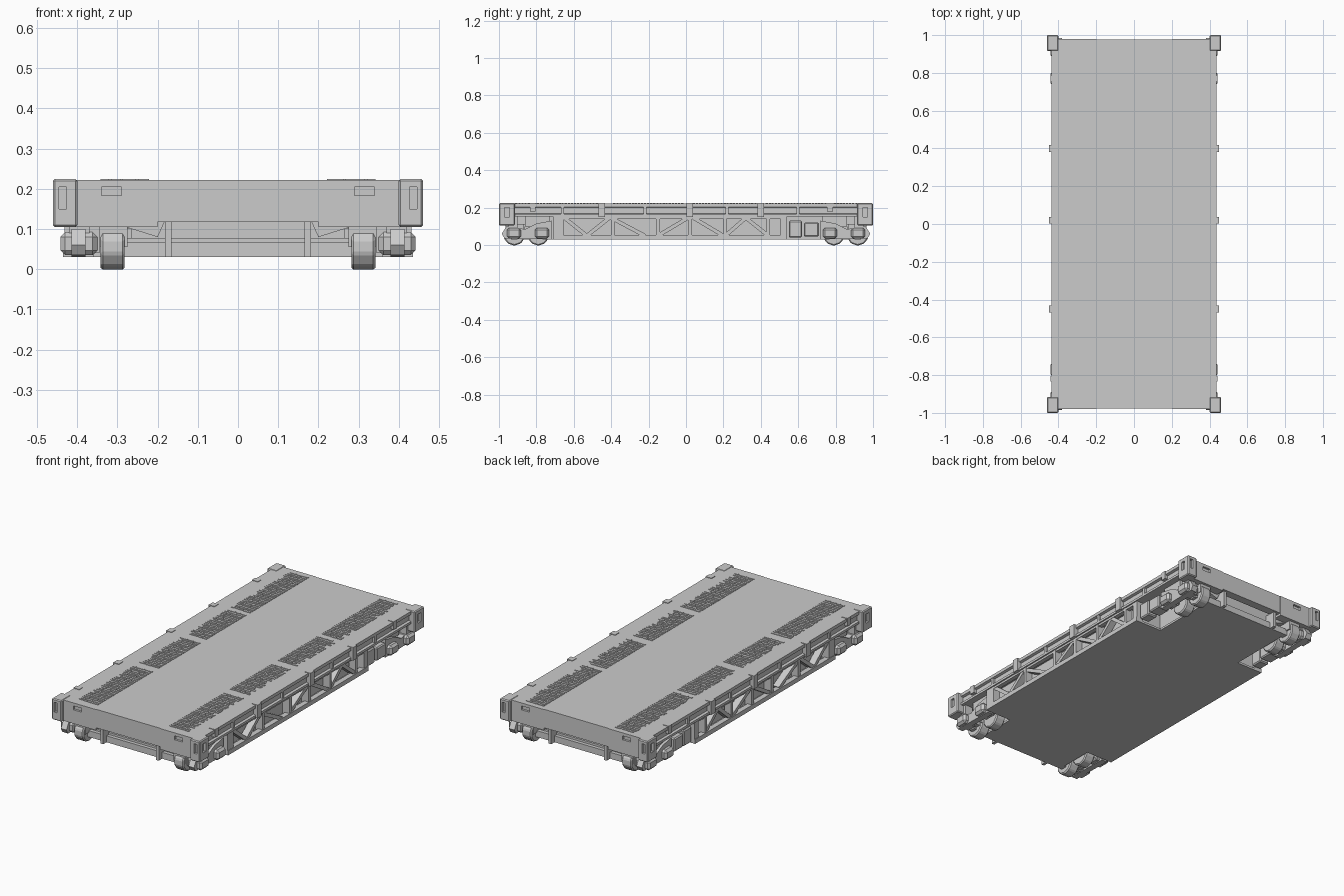
import bpy, bmesh, math, random
from mathutils import Vector, Matrix

if "Cube" in bpy.data.objects:
    bpy.data.objects.remove(bpy.data.objects["Cube"])

random.seed(4)
TOP = 0.222


def finish(name, bm):
    bmesh.ops.recalc_face_normals(bm, faces=bm.faces)
    me = bpy.data.meshes.new(name)
    bm.to_mesh(me)
    bm.free()
    ob = bpy.data.objects.new(name, me)
    bpy.context.collection.objects.link(ob)
    return ob


def add_box(bm, x, y, z):
    m = Matrix.Translation(((x[0] + x[1]) / 2, (y[0] + y[1]) / 2, (z[0] + z[1]) / 2))
    s = Matrix.Diagonal((abs(x[1] - x[0]), abs(y[1] - y[0]), abs(z[1] - z[0]), 1))
    bmesh.ops.create_cube(bm, size=1, matrix=m @ s)


def boxes(name, items):
    bm = bmesh.new()
    for b in items:
        add_box(bm, *b)
    return finish(name, bm)


def add_prism(bm, pts, axis, a, b):
    """Extrude a 2D outline along x (pts = y,z), y (pts = x,z) or z (pts = x,y)."""
    def place(p, t):
        return {'x': (t, p[0], p[1]), 'y': (p[0], t, p[1]), 'z': (p[0], p[1], t)}[axis]
    lo = [bm.verts.new(place(p, a)) for p in pts]
    hi = [bm.verts.new(place(p, b)) for p in pts]
    bm.faces.new(lo)
    bm.faces.new(hi)
    n = len(pts)
    for i in range(n):
        bm.faces.new((lo[i], lo[(i + 1) % n], hi[(i + 1) % n], hi[i]))


def mirror(ob, x=True, y=False):
    m = ob.modifiers.new("mirror", 'MIRROR')
    m.use_axis = (x, y, False)
    m.mirror_object = None
    return ob


def bevel(ob, w):
    m = ob.modifiers.new("bevel", 'BEVEL')
    m.width, m.segments = w, 1
    return ob


def cut(ob, cutter):
    m = ob.modifiers.new("cut", 'BOOLEAN')
    m.operation, m.object, m.solver = 'DIFFERENCE', cutter, 'EXACT'
    cutter.hide_render = True
    cutter.hide_set(True)


# Deck: flat top with channel-shaped long edges
bm = bmesh.new()
half = [(0.438, TOP), (0.438, 0.204), (0.424, 0.2), (0.424, 0.168), (0.438, 0.165), (0.438, 0.152)]
add_prism(bm, half + [(-x, z) for x, z in reversed(half)], 'y', -0.965, 0.965)
finish("deck", bm)

# End beams: shallow centre panel with deeper outer panels and small slots
beam = boxes("end_beam_outer", [((0.2, 0.405), (-0.98, -0.93), (0.105, TOP))])
cut(beam, boxes("beam_slot_cutter", [((0.29, 0.34), (-1.0, -0.968), (0.183, 0.205))]))
mirror(beam, True, True)
mirror(boxes("end_beam_centre", [((-0.2, 0.2), (-0.977, -0.93), (0.118, TOP))]), False, True)

# Corner castings with slots on the front, side and top
corner = boxes("corner_casting", [((0.4, 0.461), (-1.0, -0.915), (0.105, TOP + 0.002))])
bevel(corner, 0.005)
cut(corner, boxes("corner_slot_cutter", [
    ((0.427, 0.446), (-1.02, -0.985), (0.15, 0.205)),
    ((0.448, 0.48), (-0.97, -0.945), (0.15, 0.2))]))
mirror(corner, True, True)

# Underbody: belly plate with notched corners and an inner core
bm = bmesh.new()
side = [(0.27, -0.93), (0.27, -0.71), (0.43, -0.71), (0.43, 0.54), (0.27, 0.54), (0.27, 0.93)]
add_prism(bm, side + [(-x, y) for x, y in reversed(side)], 'z', 0.03, 0.042)
finish("belly_plate", bm)
boxes("inner_core", [((-0.385, 0.385), (-0.7, 0.53), (0.04, 0.16)),
                     ((-0.265, 0.265), (-0.9, 0.9), (0.04, 0.16))])

# End frames below the beams: cross rail, ledge and posts
frame = boxes("end_frame", [((-0.36, 0.36), (-0.935, -0.9), (0.03, 0.066)),
                            ((-0.3, 0.3), (-0.915, -0.89), (0.06, 0.078)),
                            ((-0.182, -0.165), (-0.965, -0.89), (0.03, 0.12)),
                            ((0.165, 0.182), (-0.965, -0.89), (0.03, 0.12))])
mirror(frame, False, True)
bm = bmesh.new()
add_prism(bm, [(0.182, 0.12), (0.3, 0.12), (0.28, 0.105), (0.2, 0.08)], 'y', -0.93, -0.9)
mirror(finish("end_gusset", bm), True, True)

# Side truss: bottom rail, uprights and diagonal braces
mirror(boxes("truss_rails", [((0.405, 0.435), (-0.71, 0.54), (0.03, 0.055)),
                             ((0.405, 0.43), (-0.71, 0.54), (0.14, 0.155))]))
posts = [(-0.71, 0.055), (-0.40, 0.018), (-0.16, 0.022), (0.01, 0.022), (0.2, 0.016), (0.43, 0.018), (0.505, 0.035)]
mirror(boxes("truss_posts", [((0.39, 0.432), (y, y + w), (0.04, 0.155)) for y, w in posts]))
bm = bmesh.new()
braces = [(-0.65, 0.145, -0.53, 0.05), (-0.53, 0.05, -0.41, 0.145), (-0.4, 0.145, -0.22, 0.05),
          (-0.15, 0.05, 0.01, 0.145), (0.04, 0.145, 0.2, 0.05), (0.21, 0.05, 0.32, 0.145), (0.32, 0.145, 0.44, 0.05)]
for y0, z0, y1, z1 in braces:
    d = Vector((y1 - y0, z1 - z0)).normalized()
    n = Vector((-d.y, d.x)) * 0.01
    a, b = Vector((y0, z0)), Vector((y1, z1))
    add_prism(bm, [a + n, a - n, b - n, b + n], 'x', 0.39, 0.428)
mirror(finish("truss_braces", bm))

# Stake pockets and lashing clips along the deck edges
mirror(boxes("stake_pockets", [((0.415, 0.45), (y - 0.018, y + 0.018), (0.15, TOP + 0.003))
                               for y in (-0.45, 0.02, 0.4)]))
mirror(boxes("lashing_clips", [((0.405, 0.442), (y - 0.015, y + 0.015), (0.18, TOP + 0.003))
                               for y in (-0.82, 0.77)]))
mirror(boxes("edge_ribs", [((0.42, 0.436), (y - 0.008, y + 0.008), (0.155, 0.21))
                           for y in (-0.66, -0.22, 0.22, 0.6)]))

# Bogies: low-poly wheels, axles, side frames and axle boxes
bm = bmesh.new()
for yc in (0.918, 0.79):
    ring = [(yc + 0.06 * math.cos(math.pi * (i + 0.5) / 5), 0.057 + 0.06 * math.sin(math.pi * (i + 0.5) / 5))
            for i in range(10)]
    add_prism(bm, ring, 'x', 0.282, 0.342)
wheels = bevel(finish("wheels", bm), 0.006)
mirror(wheels, True, True)
mirror(boxes("wheel_guards", [((0.275, 0.345), (0.86, 0.965), (0.055, 0.112)),
                              ((0.345, 0.38), (0.87, 0.945), (0.04, 0.112))]), True, True)
bm = bmesh.new()
add_prism(bm, [(0.72, 0.03), (0.97, 0.035), (0.985, 0.06), (0.96, 0.1), (0.86, 0.085), (0.8, 0.115), (0.72, 0.13)],
          'x', 0.38, 0.415)
mirror(finish("bogie_side_frame", bm), True, True)
axle = boxes("axle_boxes", [((0.35, 0.442), (y - 0.038, y + 0.038), (0.035, 0.092)) for y in (0.92, 0.77)])
mirror(bevel(axle, 0.012), True, True)
mirror(boxes("bogie_mounts", [((0.27, 0.4), (0.73, 0.86), (0.1, 0.155)),
                              ((0.37, 0.42), (0.9, 0.95), (0.09, 0.155))]), True, True)

# Equipment boxes beside the rear bogie
bevel(mirror(boxes("equipment_boxes", [((0.36, 0.42), (0.55, 0.62), (0.04, 0.13)),
                                       ((0.35, 0.425), (0.63, 0.71), (0.045, 0.12))])), 0.006)

# Grip strips: panels of small irregular raised ribs
bm = bmesh.new()
for y0, y1 in ((-0.93, -0.435), (-0.39, -0.005), (0.035, 0.4), (0.425, 0.95)):
    for s in (-1, 1):
        y = y0
        while y < y1 - 0.012:
            x = 0.222
            while x < 0.325:
                w = random.uniform(0.02, 0.05)
                x2 = min(x + w, 0.342)
                j = random.uniform(0, 0.004)
                add_box(bm, (s * x, s * x2), (y + j, y + j + 0.009), (TOP - 0.002, TOP + 0.003))
                x = x2 + 0.006
            y += 0.0165
finish("grip_strips", bm)
